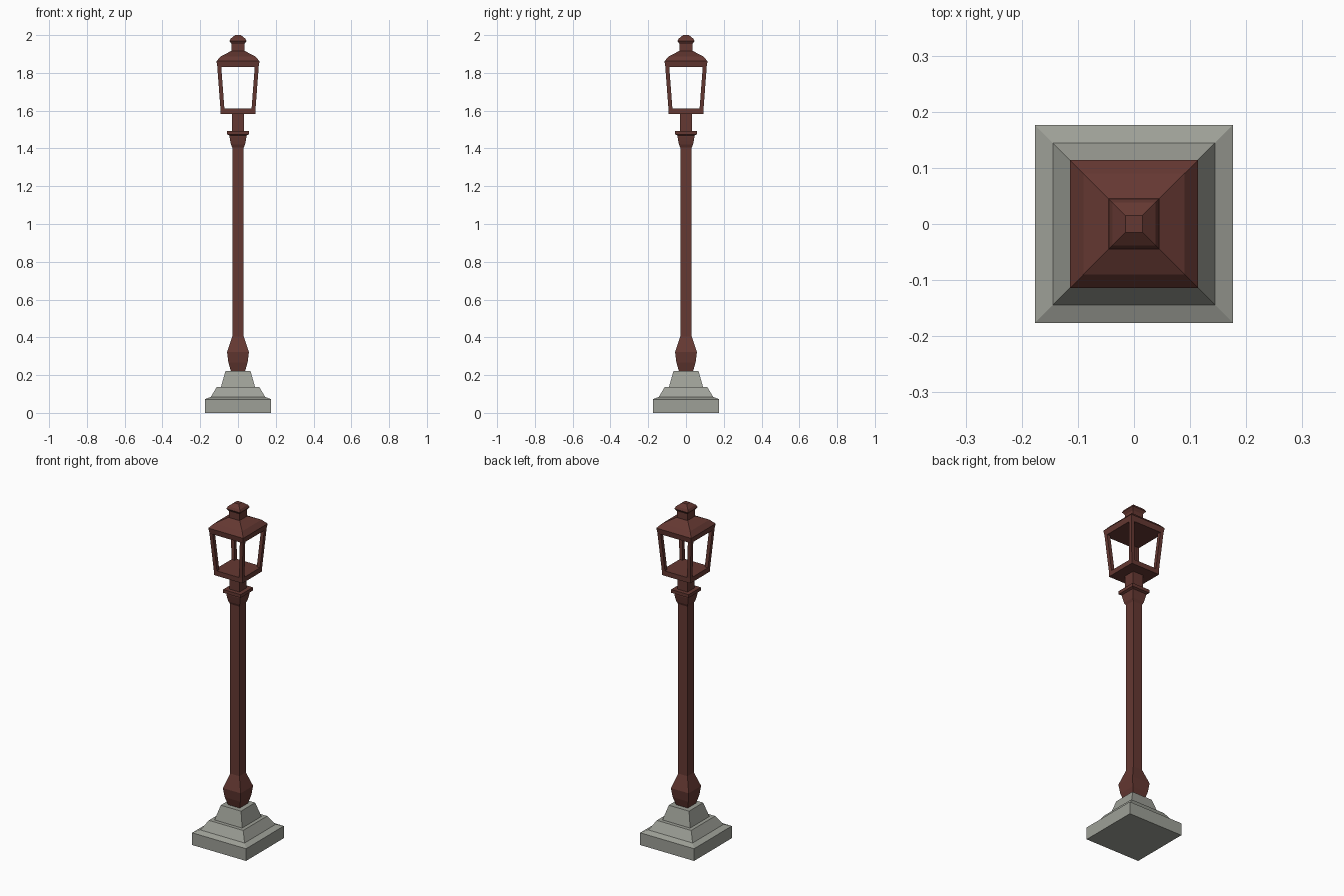
import bpy, bmesh

if "Cube" in bpy.data.objects:
    bpy.data.objects.remove(bpy.data.objects["Cube"])


def material(name, rgb):
    m = bpy.data.materials.new(name)
    m.diffuse_color = (*rgb, 1)
    m.use_nodes = True
    m.node_tree.nodes["Principled BSDF"].inputs["Base Color"].default_value = m.diffuse_color
    return m


STONE = material("stone", (0.34, 0.35, 0.31))
IRON = material("painted_iron", (0.13, 0.04, 0.032))


def loft(name, profile, mat):
    """Closed square solid through rings (half_width, z, centre_x, centre_y)."""
    bm = bmesh.new()
    rings = []
    for p in profile:
        r, z, cx, cy = (*p, 0, 0)[:4]
        rings.append([bm.verts.new((cx + sx * r, cy + sy * r, z))
                      for sx, sy in ((-1, -1), (1, -1), (1, 1), (-1, 1))])
    for a, b in zip(rings, rings[1:]):
        for i in range(4):
            j = (i + 1) % 4
            bm.faces.new((a[i], a[j], b[j], b[i]))
    bm.faces.new(rings[0][::-1])
    bm.faces.new(rings[-1])
    mesh = bpy.data.meshes.new(name)
    bm.to_mesh(mesh)
    bm.free()
    mesh.materials.append(mat)
    ob = bpy.data.objects.new(name, mesh)
    bpy.context.collection.objects.link(ob)
    return ob


# Stepped stone plinth
loft("stone_base", [(0.176, 0), (0.176, 0.072), (0.144, 0.085), (0.112, 0.138),
                    (0.09, 0.138), (0.066, 0.222)], STONE)

# Post with swollen foot, shaft and moulded capital
loft("post", [(0.038, 0.222), (0.051, 0.268), (0.058, 0.322), (0.03, 0.405),
              (0.03, 1.405), (0.037, 1.42), (0.041, 1.44), (0.045, 1.462),
              (0.045, 1.468), (0.057, 1.474), (0.057, 1.493),
              (0.033, 1.493), (0.033, 1.583)], IRON)

# Lantern floor
loft("lantern_floor", [(0.093, 1.583), (0.093, 1.612)], IRON)

# Four leaning corner bars
for sx in (-1, 1):
    for sy in (-1, 1):
        loft("lantern_corner_bar", [(0.0105, 1.612, sx * 0.0825, sy * 0.0825),
                                    (0.0105, 1.83, sx * 0.099, sy * 0.099)], IRON)

# Roof with eave band and curved slope
loft("lantern_roof", [(0.109, 1.83), (0.114, 1.862), (0.09, 1.888), (0.038, 1.915)], IRON)

# Vent cap on top
loft("finial", [(0.034, 1.913), (0.034, 1.952), (0.045, 1.968), (0.038, 1.982),
                (0.015, 2.0)], IRON)
